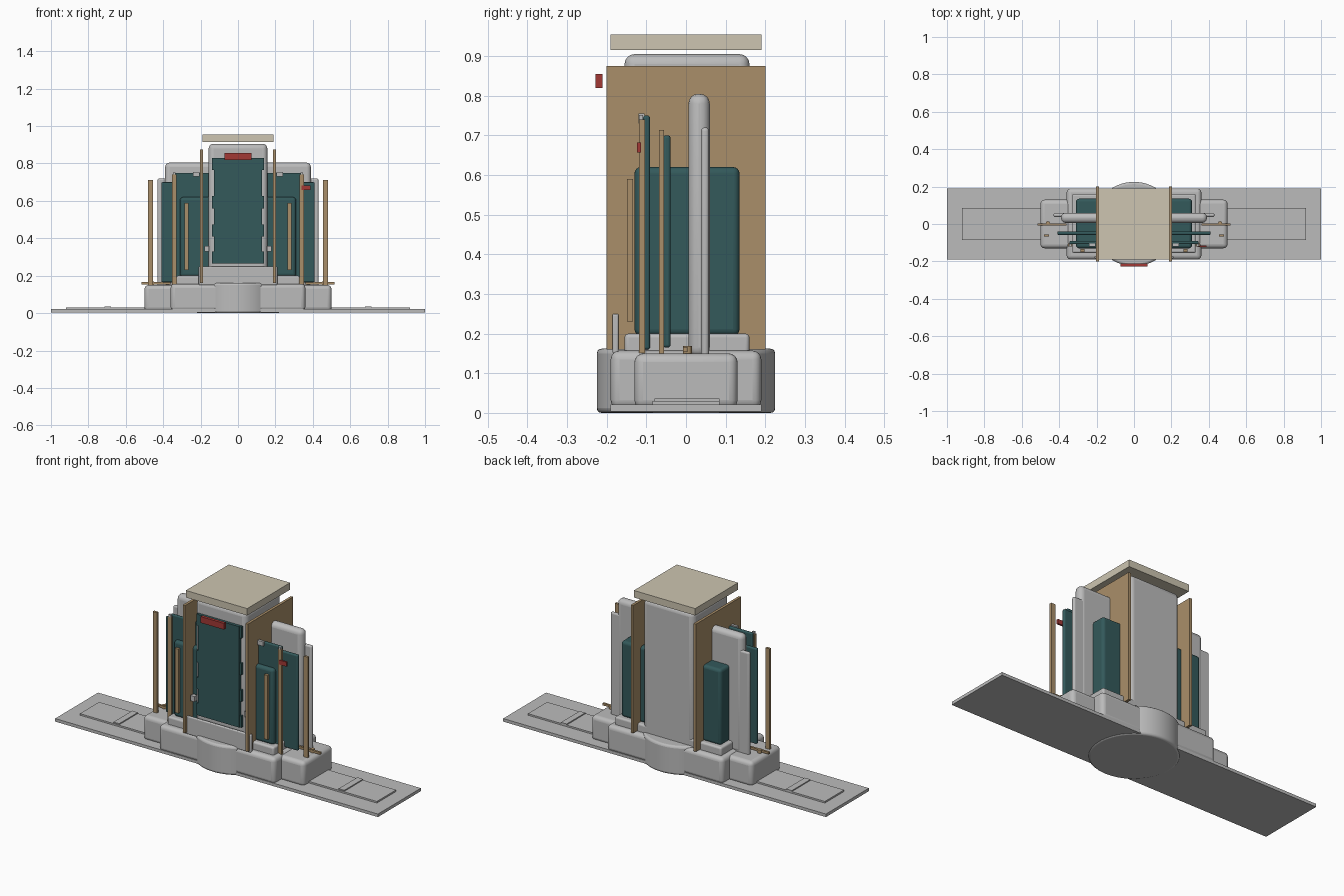
import bpy, bmesh, math

if "Cube" in bpy.data.objects:
    bpy.data.objects.remove(bpy.data.objects["Cube"])


def colour(name, rgb):
    m = bpy.data.materials.new(name)
    m.diffuse_color = (*rgb, 1)
    m.use_nodes = True
    m.node_tree.nodes["Principled BSDF"].inputs["Base Color"].default_value = m.diffuse_color
    return m


GREY = colour("pale grey stone", (0.50, 0.50, 0.50))
TEAL = colour("dark teal", (0.033, 0.100, 0.104))
BRONZE = colour("tan bronze", (0.40, 0.275, 0.143))
CREAM = colour("cream roof", (0.61, 0.56, 0.44))
RED = colour("dull red", (0.36, 0.04, 0.035))


def finish(name, bm, mat, bevel, segments):
    mesh = bpy.data.meshes.new(name)
    bm.to_mesh(mesh)
    bm.free()
    ob = bpy.data.objects.new(name, mesh)
    bpy.context.collection.objects.link(ob)
    mesh.materials.append(mat)
    if bevel:
        mod = ob.modifiers.new("rounded edges", 'BEVEL')
        mod.width, mod.segments = bevel, segments
        mod.limit_method = 'ANGLE'
        mod.angle_limit = math.radians(40)
        bpy.context.view_layer.objects.active = ob
        ob.select_set(True)
        bpy.ops.object.shade_smooth_by_angle(angle=math.radians(35))
        ob.select_set(False)
    return ob


def box(name, x, y, z, mat, bevel=0, segments=4):
    """Box from (min, max) ranges on each axis."""
    bm = bmesh.new()
    bmesh.ops.create_cube(bm, size=1)
    for v in bm.verts:
        v.co = [r[0] if c < 0 else r[1] for c, r in zip(v.co, (x, y, z))]
    return finish(name, bm, mat, bevel, segments)


def wide(name, half, y, z, mat, bevel=0):
    """Box centred on x = 0."""
    return box(name, (-half, half), y, z, mat, bevel)


def pair(name, x, y, z, mat, bevel=0):
    """Box on the right and its mirror on the left."""
    box(name + "_right", x, y, z, mat, bevel)
    box(name + "_left", (-x[1], -x[0]), y, z, mat, bevel)


def cylinder(name, centre, radius, z, mat, bevel=0, sides=64):
    bm = bmesh.new()
    bmesh.ops.create_cone(bm, cap_ends=True, segments=sides, radius1=radius,
                          radius2=radius, depth=z[1] - z[0])
    bmesh.ops.translate(bm, verts=bm.verts,
                        vec=(centre[0], centre[1], (z[0] + z[1]) / 2))
    return finish(name, bm, mat, bevel, 3)


# Ground plate with low raised paths
wide("ground_plate", 1.0, (-0.19, 0.19), (0.004, 0.021), GREY)
pair("path_panel", (0.45, 0.92), (-0.085, 0.085), (0.015, 0.030), GREY)
pair("path_step", (0.68, 0.715), (-0.08, 0.085), (0.015, 0.036), GREY)

# Stepped plinth with a round bulge front and back
wide("lower_plinth", 0.50, (-0.13, 0.13), (0.01, 0.15), GREY, 0.022)
wide("main_plinth", 0.36, (-0.19, 0.19), (0.01, 0.157), GREY, 0.022)
cylinder("round_plinth", (0, 0), 0.225, (0, 0.162), GREY, 0.012)
wide("upper_plinth", 0.33, (-0.155, 0.16), (0.14, 0.20), GREY, 0.01)
wide("front_sill", 0.21, (-0.186, -0.170), (0.15, 0.25), GREY, 0.005)

# Central tower and floating roof
wide("tower", 0.157, (-0.155, 0.16), (0.15, 0.905), GREY, 0.025)
wide("roof_slab", 0.19, (-0.19, 0.19), (0.916, 0.955), CREAM)

# Side fins of the tower
pair("tower_fin", (0.187, 0.202), (-0.20, 0.20), (0.16, 0.875), BRONZE)

# Tall front window, its edge tabs and the red sign
wide("front_window", 0.128, (-0.172, -0.15), (0.265, 0.83), TEAL)
for i, z in enumerate((0.265, 0.41, 0.56, 0.765)):
    pair(f"window_tab_{i}", (0.12, 0.138), (-0.168, -0.15), (z, z + 0.065), TEAL)
wide("red_sign", 0.072, (-0.228, -0.211), (0.82, 0.855), RED)

# Layered wings on both sides of the tower
wide("tall_back_slab", 0.39, (0.006, 0.06), (0.14, 0.805), GREY, 0.025)
wide("wide_back_slab", 0.43, (0.038, 0.058), (0.14, 0.72), GREY, 0.009)
wide("teal_block", 0.31, (-0.13, 0.135), (0.195, 0.62), TEAL, 0.016)
wide("inner_teal_slab", 0.345, (-0.108, -0.091), (0.16, 0.75), TEAL, 0.006)
wide("outer_teal_slab", 0.41, (-0.058, -0.039), (0.165, 0.70), TEAL, 0.007)
box("small_red_sign", (0.34, 0.388), (-0.124, -0.114), (0.657, 0.682), RED)

# Slim vertical posts with small caps
pair("outer_post", (0.455, 0.480), (-0.068, -0.055), (0.145, 0.713), BRONZE)
pair("middle_post", (0.330, 0.352), (-0.119, -0.104), (0.145, 0.74), BRONZE)
pair("inner_post", (0.265, 0.287), (-0.149, -0.134), (0.23, 0.59), BRONZE)
pair("middle_post_cap", (0.333, 0.347), (-0.119, -0.108), (0.738, 0.752), GREY)
pair("slab_bracket", (0.205, 0.24), (-0.12, -0.105), (0.73, 0.755), GREY)
pair("sill_bracket", (0.155, 0.18), (-0.165, -0.14), (0.33, 0.36), GREY)

# Low rails with a round knob on the lower plinth
pair("low_rail", (0.36, 0.515), (-0.008, 0.004), (0.154, 0.166), BRONZE)
for side, s in (("right", 1), ("left", -1)):
    cylinder(f"rail_knob_{side}", (s * 0.46, 0.004), 0.011, (0.145, 0.169), BRONZE, 0, 16)
